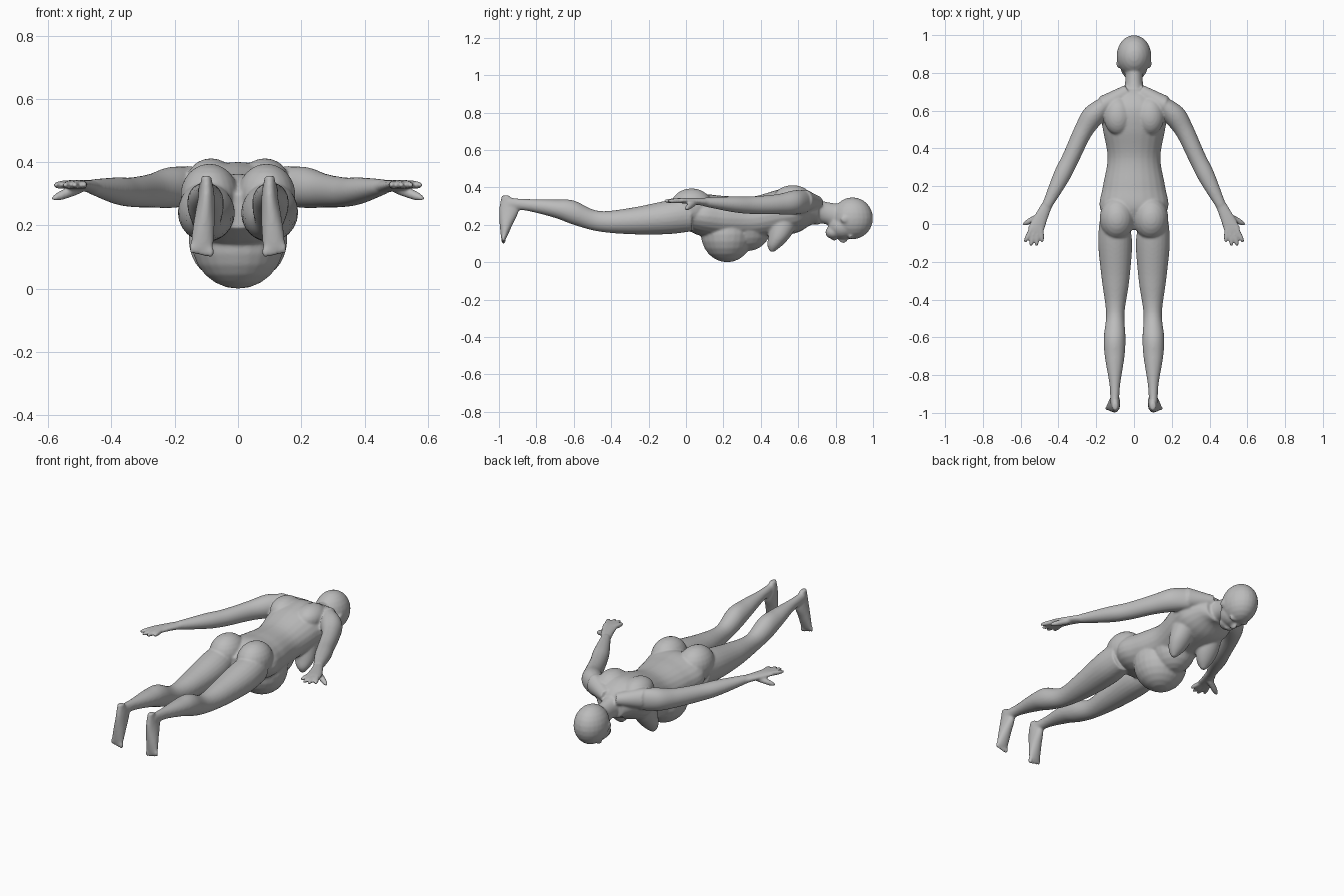
import bpy
import bmesh
import math
from mathutils import Vector, Matrix

old_cube = bpy.data.objects.get("Cube")
if old_cube:
    bpy.data.objects.remove(old_cube, do_unlink=True)

X_AXIS, Y_AXIS, Z_AXIS = Matrix.Identity(3)
SIDES = 24
STEPS = 6
bm = bmesh.new()


def spline(points):
    """Pass a smooth curve through the section tuples."""
    result = []
    final = len(points) - 1
    for index in range(final):
        before, start = points[max(index - 1, 0)], points[index]
        end, after = points[index + 1], points[min(index + 2, final)]
        for step in range(STEPS):
            t = step / STEPS
            section = []
            for a, b, c, d in zip(before, start, end, after):
                slope_in, slope_out = (c - a) / 2, (d - b) / 2
                bend = 3 * (c - b) - 2 * slope_in - slope_out
                twist = 2 * (b - c) + slope_in + slope_out
                section.append(b + t * (slope_in + t * (bend + t * twist)))
            result.append(section)
    result.append(points[final])
    return result


def loft(points, across, upward, mirrored=False):
    """Skin elliptical sections: (x, y, z, half size across, half size upward)."""
    for side in ((1, -1) if mirrored else (1,)):
        rings = []
        for x, y, z, half_across, half_up in spline(points):
            ring = []
            for corner in range(SIDES):
                angle = math.tau * corner / SIDES
                position = Vector((x, y, z))
                position += across * half_across * math.cos(angle)
                position += upward * half_up * math.sin(angle)
                position.x *= side
                ring.append(bm.verts.new(position))
            rings.append(ring)
        for low, high in zip(rings, rings[1:]):
            for corner in range(SIDES):
                previous = corner - 1
                bm.faces.new((low[previous], low[corner], high[corner], high[previous]))
        bm.faces.new(rings[0])
        bm.faces.new(rings[-1])


def lengthwise(sections, mirrored=False):
    """Sections along the body: (y, left edge, right edge, underside, upper side)."""
    loft([(
        (left + right) / 2, y, (under + upper) / 2,
        (right - left) / 2, (upper - under) / 2,
    ) for y, left, right, under, upper in sections], X_AXIS, Z_AXIS, mirrored)


def limb(points):
    """Mirrored tube whose sections face along its own direction."""
    along = Vector(points[-1][:3]) - Vector(points[0][:3])
    along.z = 0
    loft(points, along.normalized().cross(Z_AXIS), Z_AXIS, mirrored=True)


def lump(centre, radii, mirrored=False):
    """Ellipsoid that swells the body at one place."""
    x, y, z = centre
    for side in ((1, -1) if mirrored else (1,)):
        place = Matrix.Translation((x * side, y, z))
        stretch = Matrix.Diagonal(radii).to_4x4()
        bmesh.ops.create_uvsphere(
            bm, u_segments=SIDES, v_segments=SIDES // 2, radius=1, matrix=place @ stretch)


def finger(base, tip, radius):
    """Mirrored finger of nearly even thickness with a rounded tip."""
    base, tip = Vector(base), Vector(tip)
    points = []
    for t in (0, .6, .9, 1):
        thickness = radius * (1.1 - t ** 8)
        points.append((*base.lerp(tip, t), thickness, thickness))
    limb(points)


# Torso from pelvis to the base of the neck
torso = [
    (-.03, .1, .19, .3), (.08, .18, .14, .36), (.2, .165, .12, .355), (.35, .14, .12, .35),
    (.5, .165, .14, .39), (.6, .175, .16, .4), (.67, .125, .2, .375), (.71, .08, .2, .34)]
lengthwise([(y, -half_width, half_width, under, upper)
            for y, half_width, under, upper in torso])

# Rounded belly and the slope from belly to ribs
lump(centre=(0, .22, .15), radii=(.147, .14, .15))
lump(centre=(0, .33, .2), radii=(.12, .13, .14))

# Chest
loft([(.085, .53, .22, .07, .08), (.095, .5, .14, .06, .06),
      (.1, .475, .09, .04, .04), (.105, .46, .055, .01, .01)],
     X_AXIS, Y_AXIS, mirrored=True)

# Seat and shoulder blades
lump(centre=(.09, .03, .295), radii=(.092, .115, .1), mirrored=True)
lump(centre=(.085, .57, .345), radii=(.075, .1, .067), mirrored=True)

# Slope from neck to shoulder
limb([(.03, .7, .32, .04, .035), (.16, .63, .33, .05, .06)])

# Neck
loft([(0, .66, .28, .075, .075), (0, .74, .265, .048, .06), (0, .83, .24, .05, .07)],
     X_AXIS, Z_AXIS)

# Skull, face and jaw
lump(centre=(0, .89, .235), radii=(.092, .11, .112))
lump(centre=(0, .84, .19), radii=(.074, .08, .068))
lump(centre=(0, .79, .16), radii=(.05, .045, .037))

# Nose, lips, brow and ears
lump(centre=(0, .84, .122), radii=(.012, .025, .02))
lump(centre=(0, .793, .125), radii=(.024, .012, .01))
lump(centre=(.032, .88, .14), radii=(.03, .012, .017), mirrored=True)
lump(centre=(.083, .85, .23), radii=(.01, .025, .02), mirrored=True)

# Legs from hip to ankle
lengthwise([
    (.03, .03, .18, .165, .35), (-.1, .01, .19, .15, .33), (-.3, .025, .17, .15, .29),
    (-.47, .05, .148, .165, .275), (-.6, .045, .16, .2, .33), (-.7, .05, .155, .237, .336),
    (-.85, .073, .13, .275, .338), (-.95, .08, .125, .28, .345)], mirrored=True)

# Feet hanging from the ankles
loft([(.1, -.965, .357, .015, .02), (.1, -.945, .29, .026, .053),
      (.108, -.962, .2, .034, .034), (.115, -.975, .125, .036, .013)],
     X_AXIS, Y_AXIS, mirrored=True)

# Toes, smaller and higher toward the outside
for toe in range(5):
    size = 1 - toe * .06
    lump(centre=(.086 + toe * .015, -.976, .117 + toe * .003),
         radii=(.01 * size, .012 * size, .02), mirrored=True)

# Arms from shoulder to wrist
limb([(.14, .645, .325, .045, .06), (.21, .58, .32, .06, .065),
      (.27, .49, .31, .05, .054), (.335, .35, .305, .046, .047),
      (.385, .25, .31, .045, .042), (.46, .1, .322, .027, .024)])

# Palms
limb([(.45, .12, .32, .027, .022), (.485, .05, .326, .034, .018),
      (.52, -.03, .33, .043, .014), (.527, -.047, .33, .036, .01)])

# Fingers fanned out across the palm, then the thumb
for number in range(4):
    spread = number / 3
    reach = .1 + .025 * math.sin(math.pi * spread)
    finger(base=(.54 - .047 * spread, -.02, .33),
           tip=(.58 - .095 * spread, -reach, .327), radius=.012)
finger(base=(.495, .045, .318), tip=(.59, -.004, .284), radius=.015)

# Merge everything into one continuous skin
bmesh.ops.recalc_face_normals(bm, faces=bm.faces)
mesh = bpy.data.meshes.new("body")
bm.to_mesh(mesh)
bm.free()
body = bpy.data.objects.new("body", mesh)
bpy.context.collection.objects.link(body)

grey = bpy.data.materials.new("plain grey")
grey.use_nodes = True
colour = (.5, .5, .5, 1)
grey.diffuse_color = colour
grey.node_tree.nodes["Principled BSDF"].inputs["Base Color"].default_value = colour
mesh.materials.append(grey)

skin = body.modifiers.new("skin", "REMESH")
skin.mode = "VOXEL"
skin.voxel_size = .006
skin.use_smooth_shade = True
soften = body.modifiers.new("soften", "SMOOTH")
soften.factor = .5
soften.iterations = 8
